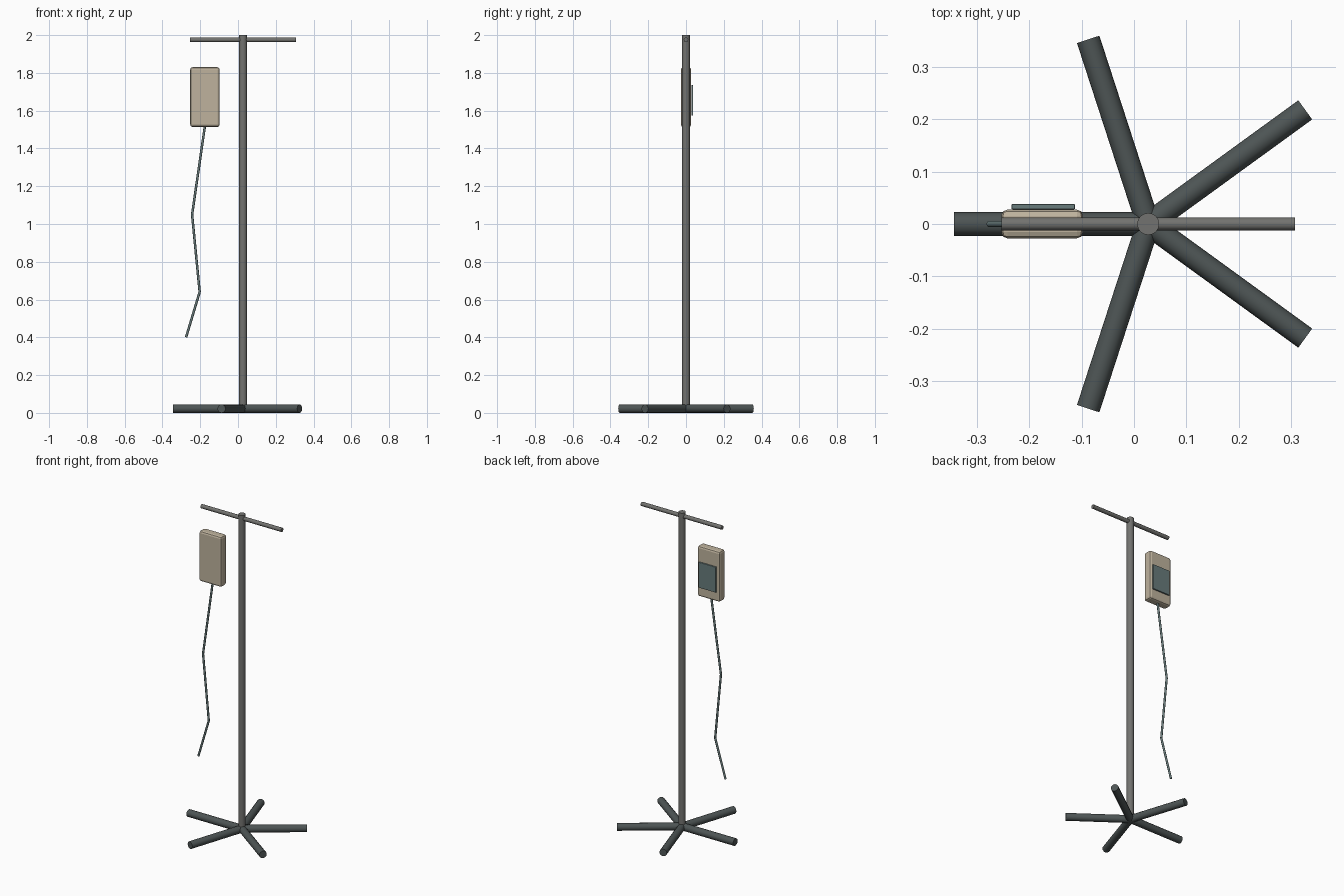
import bpy, math
from mathutils import Vector

if "Cube" in bpy.data.objects:
    bpy.data.objects.remove(bpy.data.objects["Cube"])


def material(name, r, g, b):
    m = bpy.data.materials.new(name)
    m.diffuse_color = (r, g, b, 1)
    m.use_nodes = True
    m.node_tree.nodes["Principled BSDF"].inputs["Base Color"].default_value = m.diffuse_color
    return m


STEEL = material("steel", 0.17, 0.17, 0.16)
DARK = material("dark_metal", 0.075, 0.09, 0.09)
BEIGE = material("beige", 0.52, 0.45, 0.34)
TEAL = material("grey_teal", 0.14, 0.20, 0.20)
AXIS_X = 0.027


def rod(name, start, end, radius, mat, sides=12):
    a, b = Vector(start), Vector(end)
    d = b - a
    bpy.ops.mesh.primitive_cylinder_add(vertices=sides, radius=radius, depth=d.length,
                                        location=(a + b) / 2,
                                        rotation=d.to_track_quat('Z', 'Y').to_euler())
    ob = bpy.context.object
    ob.name = name
    ob.data.materials.append(mat)
    bpy.ops.object.shade_smooth_by_angle(angle=math.radians(40))
    return ob


def box(name, center, size, bevel, mat):
    bpy.ops.mesh.primitive_cube_add(size=1, location=center)
    ob = bpy.context.object
    ob.name = name
    ob.scale = size
    bpy.ops.object.transform_apply(location=False, rotation=False, scale=True)
    mod = ob.modifiers.new("bevel", 'BEVEL')
    mod.width = bevel
    mod.segments = 2
    ob.data.materials.append(mat)
    return ob


# Pole and top crossbar
rod("pole", (AXIS_X, 0, 0.02), (AXIS_X, 0, 2.0), 0.021, STEEL, 16)
rod("crossbar", (AXIS_X - 0.28, 0, 1.975), (AXIS_X + 0.28, 0, 1.975), 0.0125, STEEL)

# Five radial base legs
for i in range(5):
    a = math.radians(36 + 72 * i)
    rod(f"base_leg_{i + 1}", (AXIS_X, 0, 0.0225),
        (AXIS_X + 0.37 * math.cos(a), 0.37 * math.sin(a), 0.0225), 0.0225, DARK)

# Fluid bag with label panel on the back
box("fluid_bag", (-0.175, 0, 1.672), (0.156, 0.055, 0.316), 0.012, BEIGE)
box("bag_label", (-0.173, 0.033, 1.655), (0.121, 0.01, 0.16), 0.002, TEAL)

# Hanging drip tube in straight segments
path = [(-0.175, 0, 1.52), (-0.243, 0, 1.05), (-0.203, 0, 0.64), (-0.275, 0, 0.40)]
for i, (p, q) in enumerate(zip(path, path[1:])):
    rod(f"drip_tube_{i + 1}", p, q, 0.0065, TEAL, 10)
